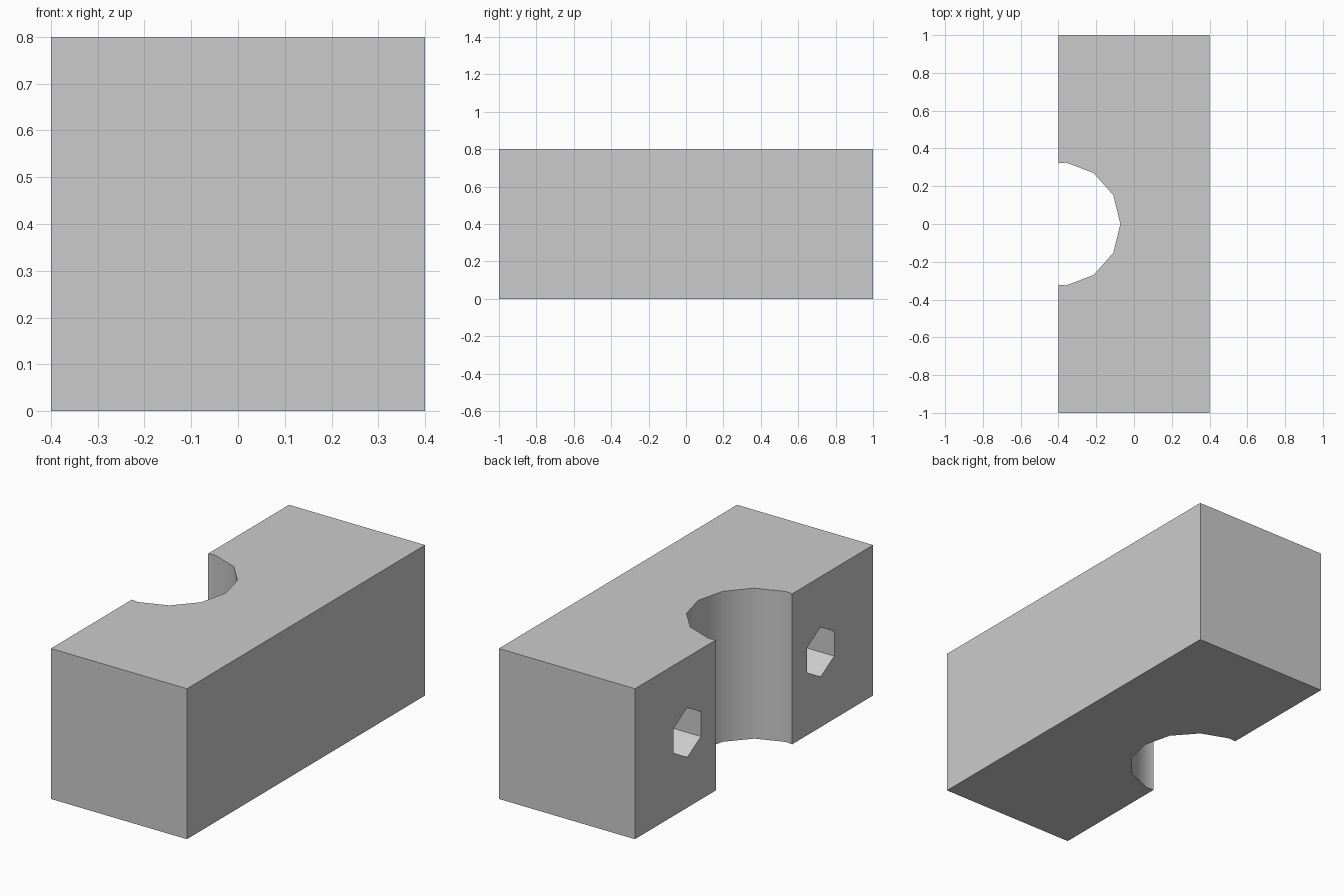
import bpy
from math import radians

cube = bpy.data.objects.get("Cube")
if cube:
    bpy.data.objects.remove(cube, do_unlink=True)

WIDTH, LENGTH, HEIGHT = 0.8, 2.0, 0.8
BORE_RADIUS = 0.328
HOLE_RADIUS, HOLE_DEPTH, HOLE_OFFSET = 0.132, 0.64, 0.56

grey = bpy.data.materials.new("plain grey")
grey.use_nodes = True
colour = (0.6, 0.6, 0.6, 1)
grey.diffuse_color = colour
grey.node_tree.nodes["Principled BSDF"].inputs["Base Color"].default_value = colour

# Rectangular block
bpy.ops.mesh.primitive_cube_add(size=1, location=(0, 0, HEIGHT / 2))
block = bpy.context.object
block.name = "clamp_block"
block.scale = (WIDTH, LENGTH, HEIGHT)
bpy.ops.object.transform_apply(location=True, rotation=True, scale=True)
block.data.materials.append(grey)


def drill(name, sides, radius, depth, location, rotation):
    """Cut a prism-shaped hole into the block."""
    bpy.ops.mesh.primitive_cylinder_add(
        vertices=sides, radius=radius, depth=depth,
        location=location, rotation=rotation)
    cutter = bpy.context.object
    cutter.name = name
    cutter.hide_render = True
    cutter.data.materials.append(grey)
    cut = block.modifiers.new(name, "BOOLEAN")
    cut.operation = "DIFFERENCE"
    cut.solver = "EXACT"
    cut.object = cutter
    bpy.context.view_layer.objects.active = block
    bpy.ops.object.modifier_apply(modifier=name)
    bpy.data.objects.remove(cutter, do_unlink=True)


# Half-round channel through the full height
side = -WIDTH / 2
drill("channel_cutter", 13, BORE_RADIUS, HEIGHT * 2,
      (side, 0, HEIGHT / 2), (0, 0, radians(-90)))

# Blind six-sided screw holes on either side of the channel
for sign in (-1, 1):
    drill("screw_hole_cutter", 6, HOLE_RADIUS, HOLE_DEPTH * 2,
          (side, sign * HOLE_OFFSET, HEIGHT / 2), (radians(90), 0, radians(90)))

# Smooth channel wall, sharp edges elsewhere
bpy.ops.object.select_all(action="DESELECT")
block.select_set(True)
bpy.context.view_layer.objects.active = block
bpy.ops.object.shade_smooth_by_angle(angle=radians(30))
